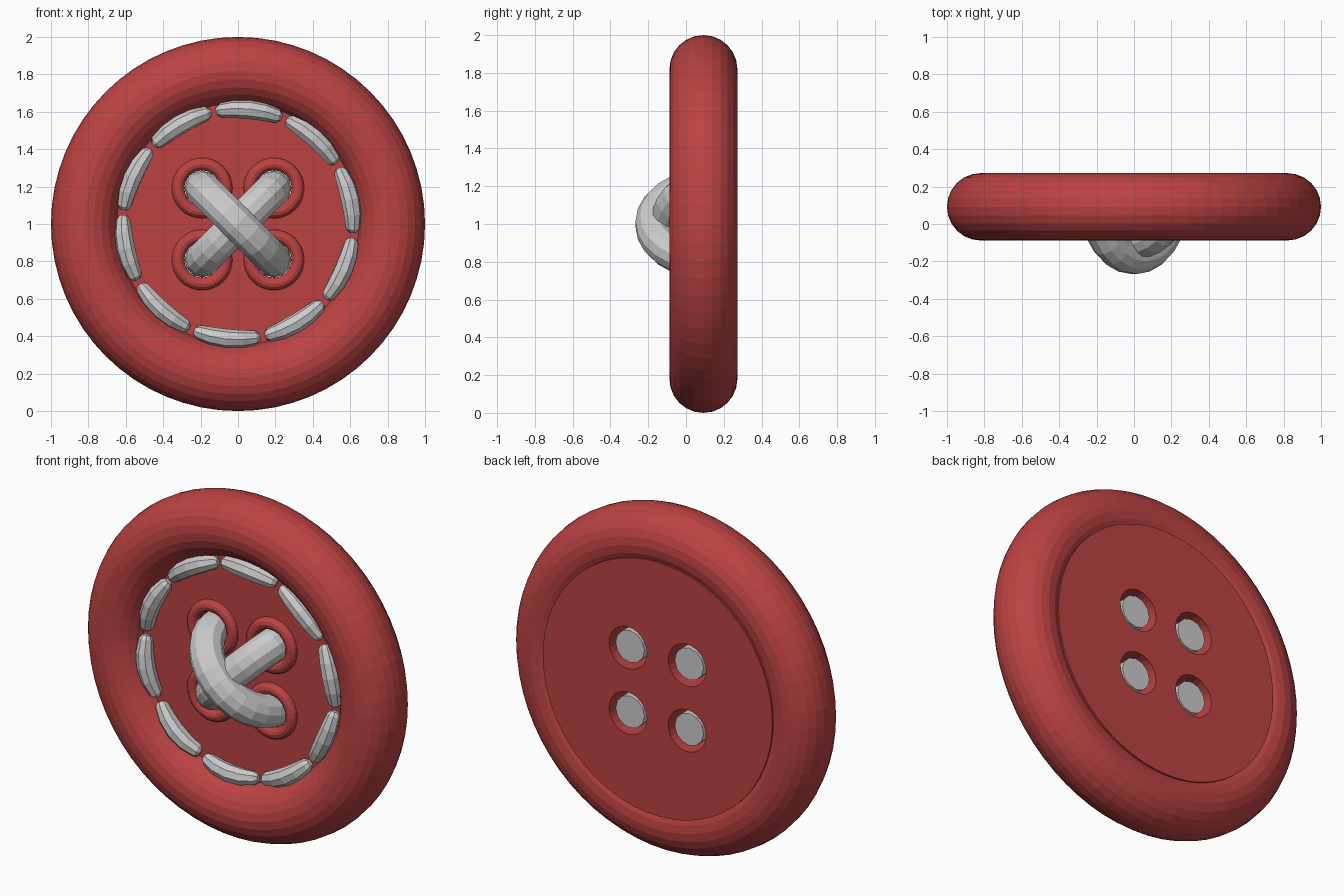
import bpy
from math import sin, cos, pi, radians

if "Cube" in bpy.data.objects:
    bpy.data.objects.remove(bpy.data.objects["Cube"])

MID = 0.092          # centre plane of the button in y
CZ = 1.0             # button centre height
FRONT, BACK = 0.045, 0.264
HOLE = 0.192         # hole offset from centre

red = bpy.data.materials.new("red")
red.diffuse_color = (0.5, 0.055, 0.055, 1)
red.use_nodes = True
red.node_tree.nodes["Principled BSDF"].inputs["Base Color"].default_value = red.diffuse_color


def torus(name, loc, major, minor, n, m):
    bpy.ops.mesh.primitive_torus_add(location=loc, rotation=(pi / 2, 0, 0), major_radius=major,
                                     minor_radius=minor, major_segments=n, minor_segments=m)
    ob = bpy.context.object
    ob.name = name
    ob.data.materials.append(red)
    return ob


def cylinder(name, x, z, y0, y1, r, n):
    bpy.ops.mesh.primitive_cylinder_add(vertices=n, radius=r, depth=y1 - y0,
                                        location=(x, (y0 + y1) / 2, z), rotation=(pi / 2, 0, 0))
    ob = bpy.context.object
    ob.name = name
    return ob


def tube(name, pts, radii, res):
    """Capped flat-faced tube along a path with a radius per point."""
    cu = bpy.data.curves.new(name, 'CURVE')
    cu.dimensions = '3D'
    cu.bevel_depth = 1.0
    cu.bevel_resolution = res
    cu.use_fill_caps = True
    sp = cu.splines.new('POLY')
    sp.points.add(len(pts) - 1)
    for p, co, r in zip(sp.points, pts, radii):
        p.co = (*co, 1)
        p.radius = r
    sp.use_smooth = False
    ob = bpy.data.objects.new(name, cu)
    bpy.context.collection.objects.link(ob)
    bpy.ops.object.select_all(action='DESELECT')
    ob.select_set(True)
    bpy.context.view_layer.objects.active = ob
    bpy.ops.object.convert(target='MESH')
    return bpy.context.object


# Thick rounded rim
torus("button_rim", (0, MID, CZ), 0.82, 0.18, 64, 24)

# Centre disc with four holes cut through
disc = cylinder("button_disc", 0, CZ, FRONT, BACK, 0.745, 64)
disc.data.materials.append(red)
for sx in (-1, 1):
    for sz in (-1, 1):
        x, z = sx * HOLE, CZ + sz * HOLE
        cutter = cylinder("hole_cutter", x, z, FRONT - 0.2, BACK + 0.2, 0.123, 24)
        mod = disc.modifiers.new("hole", 'BOOLEAN')
        mod.operation = 'DIFFERENCE'
        mod.solver = 'EXACT'
        mod.object = cutter
        bpy.context.view_layer.objects.active = disc
        bpy.ops.object.modifier_apply(modifier=mod.name)
        bpy.data.objects.remove(cutter)
        # Raised lip around each hole
        torus("hole_lip", (x, FRONT, z), 0.128, 0.034, 32, 12)


# Crossed threads: half-ellipse arch with straight legs into the holes
def thread(name, slope, height):
    R = HOLE * 2 ** 0.5
    path = [(-R, 0.245)]
    path += [(-R * cos(a), MID - height * sin(a)) for a in (pi * i / 12 for i in range(13))]
    path += [(R, 0.245)]
    k = 0.5 ** 0.5
    tube(name, [(u * k, y, CZ + slope * u * k) for u, y in path], [0.094] * len(path), 4)


thread("upper_thread", -1, 0.268)
thread("lower_thread", 1, 0.185)

# Ring of ten tapered stitches
half = [(0.175, 0.022), (0.155, 0.038), (0.08, 0.048)]
profile = [(-t, r) for t, r in half] + [(0, 0.051)] + [(t, r) for t, r in reversed(half)]
for i in range(10):
    a0 = radians(84.3 + 36 * i)
    pts = [(0.615 * cos(a0 + t / 0.615), 0.005 + 0.8 * t * t, CZ + 0.615 * sin(a0 + t / 0.615))
           for t, r in profile]
    tube("stitch", pts, [r for t, r in profile], 2)
